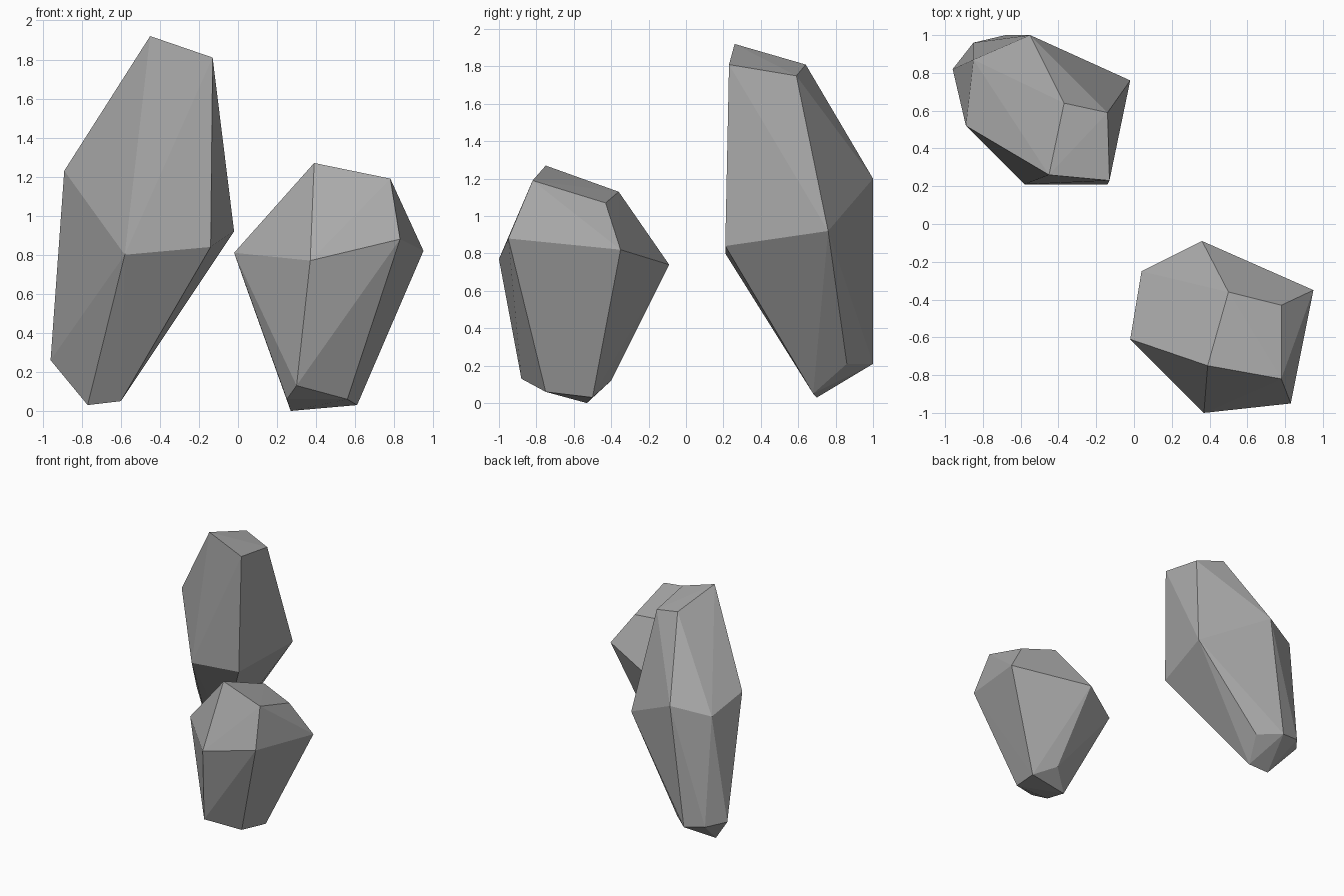
import bpy
import bmesh

# Remove only the default object
default = bpy.data.objects.get("Cube")
if default:
    bpy.data.objects.remove(default, do_unlink=True)


def make_material(name, colour):
    mat = bpy.data.materials.new(name)
    mat.use_nodes = True
    mat.diffuse_color = colour
    shader = next(n for n in mat.node_tree.nodes if n.type == "BSDF_PRINCIPLED")
    shader.inputs["Base Color"].default_value = colour
    shader.inputs["Roughness"].default_value = 0.9
    return mat


def make_rock(name, corner_rings, material):
    """Wrap a faceted convex stone around rings of corners (in centimetres)."""
    bm = bmesh.new()
    for ring in corner_rings:
        for corner in ring:
            bm.verts.new([value / 100 for value in corner])
    hull = bmesh.ops.convex_hull(bm, input=bm.verts[:])
    # Drop any corner that ended up inside the stone
    spare = {g for g in hull["geom_interior"] if isinstance(g, bmesh.types.BMVert)}
    bmesh.ops.delete(bm, geom=list(spare), context="VERTS")
    bmesh.ops.recalc_face_normals(bm, faces=bm.faces[:])

    mesh = bpy.data.meshes.new(name)
    bm.to_mesh(mesh)
    bm.free()
    mesh.shade_flat()
    mesh.materials.append(material)
    rock = bpy.data.objects.new(name, mesh)
    bpy.context.collection.objects.link(rock)
    return rock


stone = make_material("stone grey", (0.4, 0.4, 0.4, 1.0))

# Tall rock, back right: each ring is one level of corners
tall_crown = [(-45, 26, 192), (-13, 23, 181), (-14, 59, 175), (-37, 64, 181)]
tall_waist = [(-89, 52, 123), (-58, 21, 80), (-14, 21, 84),
              (-2, 76, 92), (-55, 100, 120), (-85, 87, 114)]
tall_foot = [(-96, 82, 26), (-85, 96, 24), (-68, 100, 21),
             (-52, 86, 21), (-60, 68, 5), (-77, 70, 3)]
make_rock("tall_rock", [tall_crown, tall_waist, tall_foot], stone)

# Short rock, front left
short_crown = [(39, -75, 127), (78, -82, 119), (78, -43, 107), (50, -36, 113)]
short_waist = [(-2, -61, 81), (37, -100, 77), (83, -95, 88),
               (95, -35, 82), (36, -9, 74), (4, -25, 64)]
short_foot = [(30, -88, 13), (56, -75, 6), (61, -50, 3),
              (44, -40, 12), (27, -53, 0), (25, -75, 6)]
make_rock("short_rock", [short_crown, short_waist, short_foot], stone)
